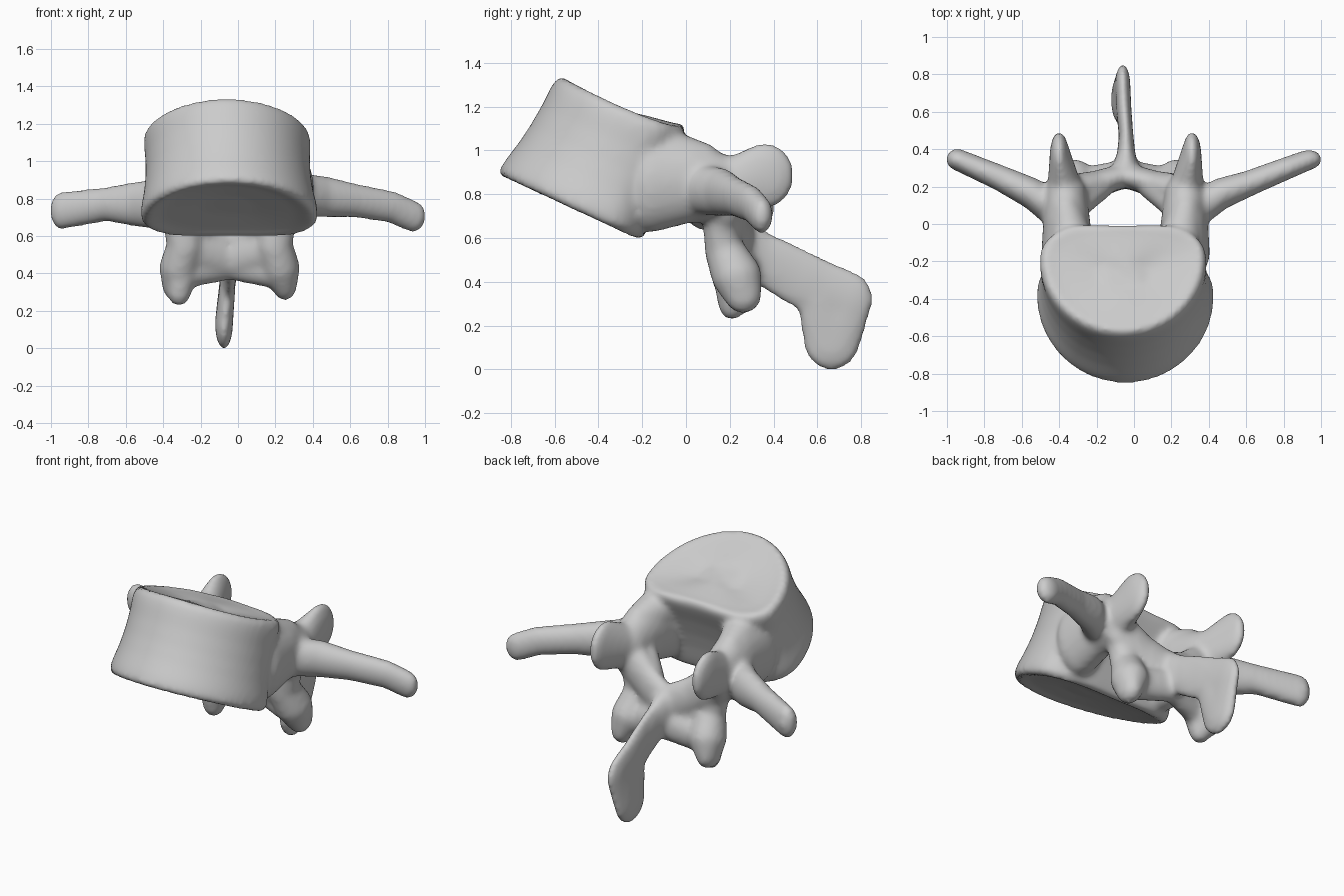
import bpy
import bmesh
from math import cos, sin, pi, copysign
from mathutils import Vector

cube = bpy.data.objects.get("Cube")
if cube:
    bpy.data.objects.remove(cube, do_unlink=True)

MID = -0.045      # the bone's own middle plane
FATTEN = 0.006    # makes up for shrinkage in the final smoothing

bone = bmesh.new()

# Directions of a unit sphere, reused for every rounded lump
ball = bmesh.new()
bmesh.ops.create_icosphere(ball, subdivisions=3, radius=1)
BALL = [v.co.copy() for v in ball.verts]
ball.free()


def add_to_bone(part):
    mesh = bpy.data.meshes.new("part")
    part.to_mesh(mesh)
    part.free()
    bone.from_mesh(mesh)
    bpy.data.meshes.remove(mesh)


def chain(*lumps):
    """Wrap a hull around each neighbouring pair of ellipsoids (centre, radii)."""
    for pair in zip(lumps, lumps[1:]):
        part = bmesh.new()
        for centre, radii in pair:
            for d in BALL:
                part.verts.new([c + (r + FATTEN) * k for c, r, k in zip(centre, radii, d)])
        hull = bmesh.ops.convex_hull(part, input=part.verts[:])
        spare = set(hull["geom_interior"]) | set(hull["geom_unused"])
        bmesh.ops.delete(part, geom=[g for g in spare if isinstance(g, bmesh.types.BMVert)],
                         context='VERTS')
        add_to_bone(part)


def both_sides(*lumps):
    for side in (-1, 1):
        chain(*[((MID + side * x, y, z), r) for (x, y, z), r in lumps])


def vertebral_body():
    """Kidney-shaped drum, tilted forward, with a slight waist and dished ends."""
    front = Vector((MID, -0.87, 0.89)), Vector((MID - 0.015, -0.585, 1.345))
    back = Vector((MID, -0.165, 0.565)), Vector((MID - 0.015, 0.04, 1.10))
    # height along the axis, scale of the outline
    profile = [(0.075, 0.3), (0.04, 0.75), (0, 0.93), (0.05, 0.99), (0.15, 0.99), (0.32, 0.965),
               (0.5, 0.955), (0.7, 0.965), (0.86, 0.99), (0.95, 0.99), (1, 0.94), (0.98, 0.8),
               (0.95, 0.3)]
    part = bmesh.new()
    steps = 64
    rings = []
    for t, k in profile:
        f, b = front[0].lerp(front[1], t), back[0].lerp(back[1], t)
        half = 0.48 - 0.035 * t
        ring = []
        for i in range(steps):
            c, s = cos(2 * pi * i / steps), sin(2 * pi * i / steps)
            if s < 0:
                x = half * c
                u = 0.66 + 0.66 * s
            else:
                x = half * copysign(abs(c) ** 0.9, c)
                u = 0.66 + 0.34 * s ** 0.8 - 0.05 * s ** 8
            p = f.lerp(b, 0.5 + (u - 0.5) * k)
            p.x += x * k
            p.z -= 0.03 * t * c * c
            ring.append(part.verts.new(p))
        rings.append(ring)
    for low, high in zip(rings, rings[1:]):
        for i in range(steps):
            j = (i + 1) % steps
            part.faces.new((low[i], low[j], high[j], high[i]))
    part.faces.new(rings[0][::-1])
    part.faces.new(rings[-1])
    add_to_bone(part)


vertebral_body()

# Pedicles: stout bridges that flare out of the body and reach the arch
both_sides(((0.31, -0.16, 0.85), (0.135, 0.12, 0.22)),
           ((0.315, 0.02, 0.86), (0.12, 0.10, 0.185)),
           ((0.32, 0.17, 0.83), (0.105, 0.09, 0.145)))
both_sides(((0.29, -0.08, 0.97), (0.11, 0.09, 0.12)),
           ((0.32, 0.08, 0.93), (0.08, 0.08, 0.10)))

# Upper joint processes: upright plates leaning outward
both_sides(((0.33, 0.22, 0.84), (0.08, 0.09, 0.13)),
           ((0.355, 0.36, 0.885), (0.045, 0.13, 0.145)))

# Laminae: sloping roof of the canal, thickened in its corners
both_sides(((0.29, 0.18, 0.75), (0.10, 0.08, 0.12)),
           ((0.15, 0.22, 0.65), (0.08, 0.06, 0.11)),
           ((0, 0.26, 0.57), (0.06, 0.06, 0.12)))
both_sides(((0.25, 0.10, 0.76), (0.06, 0.06, 0.09)),
           ((0.13, 0.20, 0.66), (0.06, 0.06, 0.09)))
both_sides(((0.23, 0.18, 0.54), (0.08, 0.06, 0.10)),
           ((0, 0.26, 0.50), (0.05, 0.06, 0.12)))

# Lower joint processes, webbed to the lamina; the right one hangs a little lower
both_sides(((0.27, 0.16, 0.73), (0.09, 0.08, 0.11)),
           ((0.24, 0.17, 0.55), (0.09, 0.08, 0.10)),
           ((0.27, 0.23, 0.43), (0.10, 0.11, 0.10)),
           ((0.295, 0.26, 0.34), (0.06, 0.08, 0.08)))
both_sides(((0.21, 0.23, 0.42), (0.07, 0.07, 0.09)),
           ((0, 0.28, 0.47), (0.05, 0.06, 0.10)))
chain(((MID - 0.26, 0.22, 0.42), (0.09, 0.09, 0.10)),
      ((MID - 0.27, 0.21, 0.31), (0.06, 0.06, 0.08)))

# Left and right transverse processes
chain(((0.34, 0.08, 0.82), (0.08, 0.09, 0.11)),
      ((0.46, 0.16, 0.81), (0.07, 0.08, 0.105)),
      ((0.62, 0.22, 0.79), (0.08, 0.06, 0.085)),
      ((0.82, 0.30, 0.755), (0.07, 0.052, 0.08)),
      ((0.935, 0.345, 0.705), (0.065, 0.047, 0.08)))
chain(((-0.43, 0.08, 0.77), (0.08, 0.09, 0.13)),
      ((-0.54, 0.16, 0.77), (0.07, 0.08, 0.115)),
      ((-0.70, 0.24, 0.77), (0.08, 0.06, 0.085)),
      ((-0.945, 0.345, 0.735), (0.055, 0.052, 0.095)))

# Spinous process: thin blade that drops into a rounded tip
chain(((MID, 0.28, 0.56), (0.07, 0.06, 0.12)),
      ((MID + 0.003, 0.36, 0.50), (0.045, 0.06, 0.125)),
      ((MID + 0.003, 0.47, 0.44), (0.033, 0.07, 0.135)),
      ((-0.055, 0.62, 0.365), (0.035, 0.10, 0.135)),
      ((-0.06, 0.74, 0.32), (0.035, 0.11, 0.125)),
      ((-0.075, 0.665, 0.13), (0.042, 0.125, 0.13)),
      ((-0.055, 0.60, 0.33), (0.035, 0.09, 0.13)))

# Fuse all parts into one smooth bone
bmesh.ops.recalc_face_normals(bone, faces=bone.faces[:])
mesh = bpy.data.meshes.new("vertebra")
bone.to_mesh(mesh)
bone.free()
vertebra = bpy.data.objects.new("vertebra", mesh)
bpy.context.collection.objects.link(vertebra)

grey = bpy.data.materials.new("bone grey")
grey.use_nodes = True
grey.diffuse_color = (0.6, 0.6, 0.6, 1)
grey.node_tree.nodes["Principled BSDF"].inputs["Base Color"].default_value = (0.6, 0.6, 0.6, 1)
mesh.materials.append(grey)

fuse = vertebra.modifiers.new("fuse", 'REMESH')
fuse.mode = 'VOXEL'
fuse.voxel_size = 0.016
fuse.use_smooth_shade = True
soften = vertebra.modifiers.new("soften", 'SMOOTH')
soften.factor = 0.5
soften.iterations = 12

bpy.ops.object.select_all(action='DESELECT')
vertebra.select_set(True)
bpy.context.view_layer.objects.active = vertebra
for name in ("fuse", "soften"):
    bpy.ops.object.modifier_apply(modifier=name)
bpy.ops.object.shade_smooth()
